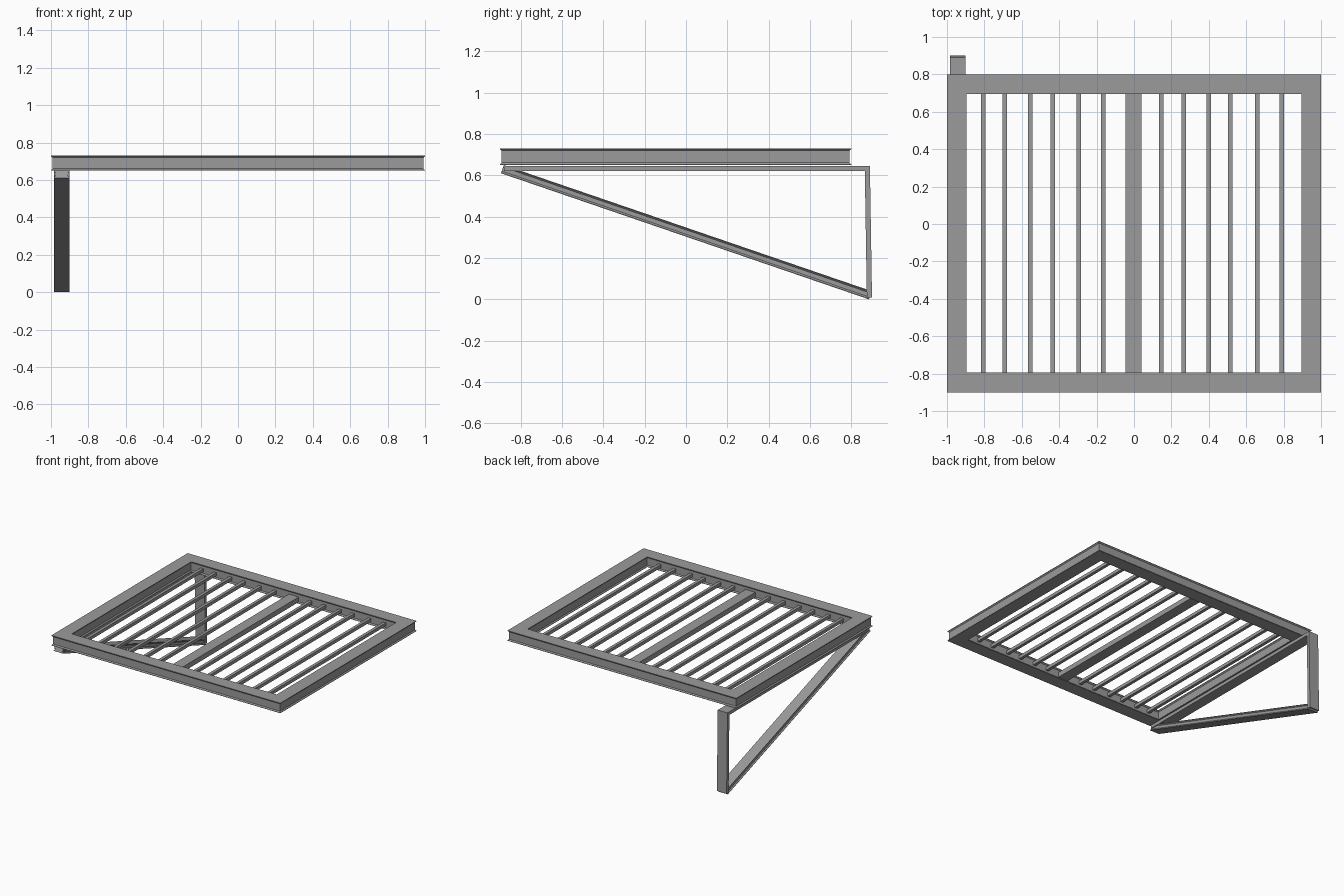
import bpy, bmesh
from mathutils import Vector

cube = bpy.data.objects.get("Cube")
if cube:
    bpy.data.objects.remove(cube)

steel = bpy.data.materials.new("grey steel")
steel.use_nodes = True
GREY = (0.33, 0.33, 0.33, 1)
steel.diffuse_color = GREY
steel.node_tree.nodes["Principled BSDF"].inputs["Base Color"].default_value = GREY


def finish(name, bm):
    bmesh.ops.recalc_face_normals(bm, faces=bm.faces)
    mesh = bpy.data.meshes.new(name)
    bm.to_mesh(mesh)
    bm.free()
    mesh.materials.append(steel)
    obj = bpy.data.objects.new(name, mesh)
    bpy.context.collection.objects.link(obj)
    return obj


def skin(bm, rings, closed):
    """Bridge matching rings of points; cap the ends unless closed."""
    rows = [[bm.verts.new(p) for p in ring] for ring in rings]
    n = len(rows[0])
    for i in range(len(rows) if closed else len(rows) - 1):
        a, b = rows[i], rows[(i + 1) % len(rows)]
        for j in range(n):
            k = (j + 1) % n
            bm.faces.new((a[j], a[k], b[k], b[j]))
    if not closed:
        bm.faces.new(rows[0])
        bm.faces.new(rows[-1])


def rolled_section(width, height, lip, taper):
    """Cross-section with thin flange edges tapering in to the web."""
    half = [(0, 0), (0, lip), (taper, lip + taper),
            (taper, height - lip - taper), (0, height - lip), (0, height)]
    return half + [(width - u, v) for u, v in reversed(half)]


def box(name, x0, x1, y0, y1, z0, z1):
    bm = bmesh.new()
    skin(bm, [[(x0, y, z0), (x1, y, z0), (x1, y, z1), (x0, y, z1)] for y in (y0, y1)], False)
    return finish(name, bm)


# Mitred outer frame
section = rolled_section(0.105, 0.08, 0.003, 0.008)
bm = bmesh.new()
corners = [(-1, -0.9), (1, -0.9), (1, 0.8), (-1, 0.8)]
skin(bm, [[(x - u * (1 if x > 0 else -1), y - u * (1 if y > 0 else -1), 0.65 + v)
           for u, v in section] for x, y in corners], True)
finish("outer_frame", bm)

# Centre beam and grating bars
box("centre_beam", -0.045, 0.04, -0.8, 0.7, 0.66, 0.70)
bar_centres = [-0.805, -0.69, -0.555, -0.435, -0.295, -0.165,
               0.145, 0.265, 0.4, 0.515, 0.66, 0.79]
for i, x in enumerate(bar_centres):
    box(f"grating_bar_{i + 1}", x - 0.012, x + 0.012, -0.8, 0.7, 0.675, 0.70)

# Side bracket: top rail, leaning post and diagonal strut
LEFT, RIGHT = -0.985, -0.9
box("bracket_top_rail", LEFT, RIGHT, -0.88, 0.89, 0.62, 0.645)

bm = bmesh.new()
skin(bm, [[(x, 0.865, 0.635), (x, 0.89, 0.635), (x, 0.9, 0.01), (x, 0.875, 0.01)]
          for x in (LEFT, RIGHT)], False)
finish("bracket_post", bm)

start, end = Vector((0, -0.895, 0.61)), Vector((0, 0.885, 0.0))
along = (end - start).normalized()
up = Vector((1, 0, 0)).cross(along)
strut_section = rolled_section(RIGHT - LEFT, 0.042, 0.003, 0.008)
bm = bmesh.new()
skin(bm, [[p + Vector((LEFT + u, 0, 0)) + up * v for u, v in strut_section]
          for p in (start, end)], False)
finish("bracket_strut", bm)
